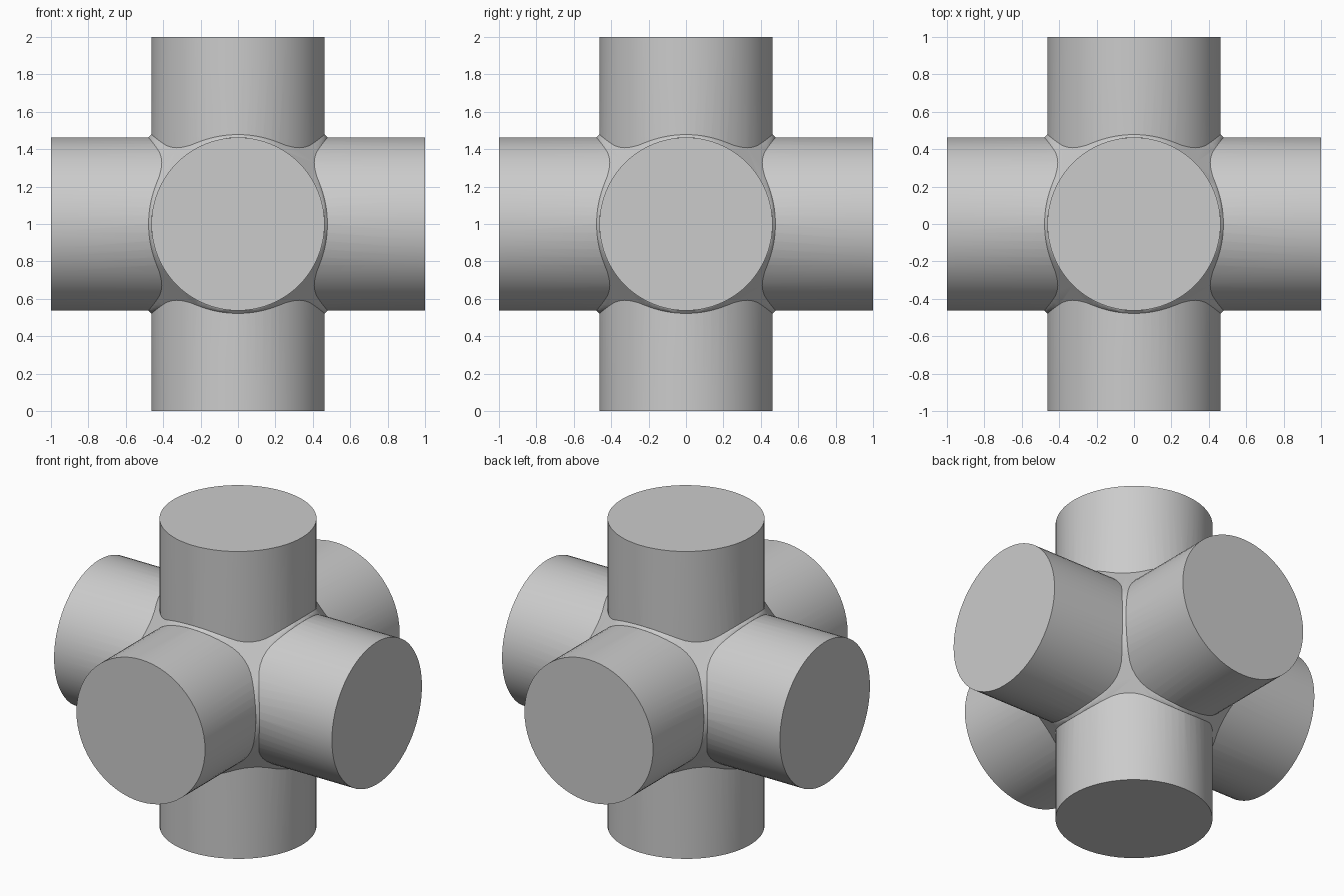
import bpy, bmesh, math
from mathutils import Vector
from itertools import permutations, product

R = 0.463           # pipe radius
SEGMENTS = 64
CENTRE = Vector((0, 0, 1))

cube = bpy.data.objects.get("Cube")
if cube:
    bpy.data.objects.remove(cube, do_unlink=True)

grey = bpy.data.materials.new("plain grey")
grey.use_nodes = True
grey.diffuse_color = (0.6, 0.6, 0.6, 1)
grey.node_tree.nodes["Principled BSDF"].inputs["Base Color"].default_value = (0.6, 0.6, 0.6, 1)


def pipe(name, rotation):
    bpy.ops.mesh.primitive_cylinder_add(vertices=SEGMENTS, radius=R, depth=2,
                                        location=CENTRE, rotation=rotation)
    ob = bpy.context.object
    ob.name = name
    ob.data.materials.append(grey)
    return ob


def fillet_core():
    """Hull whose faces bridge each seam between two crossing pipes."""
    bm = bmesh.new()
    points = set()
    for i in range(SEGMENTS // 8 + 1):
        a = i * math.tau / SEGMENTS
        along, height = R * math.cos(a), R * math.sin(a)
        setback = 0.015 + 0.04 * math.tan(a) ** 2     # wider at the triple corners
        for p in permutations((along + setback, along, height)):
            for s in product((-1, 1), repeat=3):
                points.add(tuple(round(u * v * 1.001, 5) + 0.0 for u, v in zip(p, s)))
    for p in sorted(points):
        bm.verts.new(p)
    result = bmesh.ops.convex_hull(bm, input=bm.verts)
    spare = [v for v in bm.verts if not v.link_faces]
    bmesh.ops.delete(bm, geom=spare, context='VERTS')
    bmesh.ops.recalc_face_normals(bm, faces=bm.faces)
    mesh = bpy.data.meshes.new("fillet_core")
    bm.to_mesh(mesh)
    bm.free()
    mesh.materials.append(grey)
    ob = bpy.data.objects.new("fillet_core", mesh)
    ob.location = CENTRE
    bpy.context.collection.objects.link(ob)
    return ob


# Three crossing pipes and the filleted core, joined into one solid
joint = pipe("six_way_pipe_joint", (0, 0, 0))
parts = [pipe("side_pipe", (0, math.pi / 2, 0)),
         pipe("front_pipe", (math.pi / 2, 0, 0)),
         fillet_core()]
bpy.ops.object.select_all(action='DESELECT')
joint.select_set(True)
bpy.context.view_layer.objects.active = joint
for part in parts:
    part.hide_render = True
    union = joint.modifiers.new("union", 'BOOLEAN')
    union.operation = 'UNION'
    union.solver = 'EXACT'
    union.object = part
    bpy.ops.object.modifier_apply(modifier=union.name)
    bpy.data.objects.remove(part, do_unlink=True)

bpy.ops.object.shade_smooth_by_angle(angle=math.radians(30))
